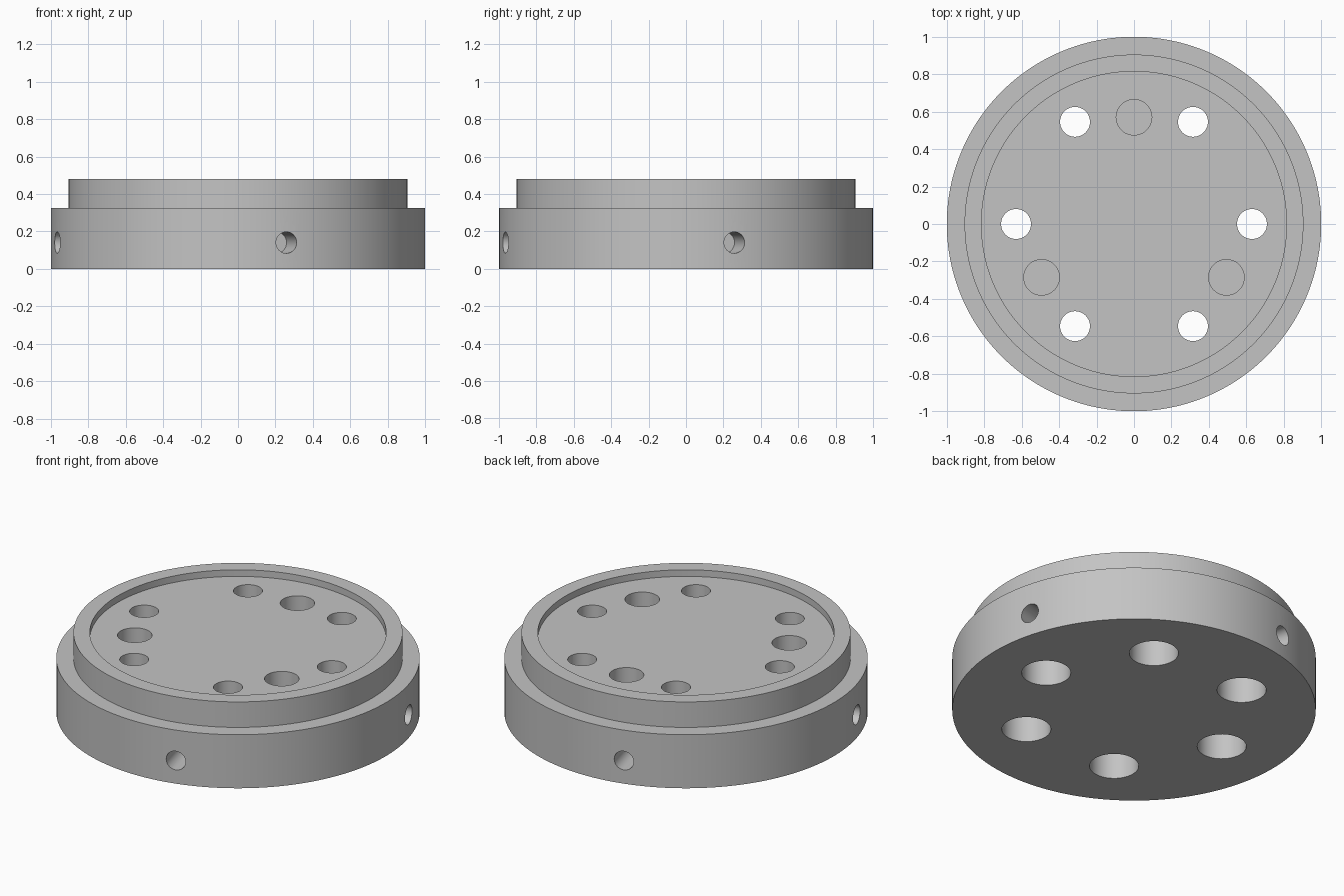
import bpy
import bmesh
from math import cos, sin, pi, radians
from mathutils import Matrix

if "Cube" in bpy.data.objects:
    bpy.data.objects.remove(bpy.data.objects["Cube"], do_unlink=True)

grey = bpy.data.materials.new("machined grey")
grey.use_nodes = True
grey.diffuse_color = (0.55, 0.55, 0.55, 1)
grey.node_tree.nodes["Principled BSDF"].inputs["Base Color"].default_value = grey.diffuse_color


def lathe(name, profile, segments, matrix=Matrix()):
    """Closed solid turned about z; the profile (radius, z) runs bottom to top."""
    bm = bmesh.new()
    rings = []
    for r, z in profile:
        rings.append([bm.verts.new((r * cos(2 * pi * i / segments),
                                    r * sin(2 * pi * i / segments), z))
                      for i in range(segments)])
    for low, high in zip(rings, rings[1:]):
        for i in range(segments):
            j = (i + 1) % segments
            bm.faces.new((low[i], low[j], high[j], high[i]))
    bm.faces.new(rings[0][::-1])
    bm.faces.new(rings[-1])
    bm.transform(matrix)
    mesh = bpy.data.meshes.new(name)
    bm.to_mesh(mesh)
    bm.free()
    mesh.materials.append(grey)
    obj = bpy.data.objects.new(name, mesh)
    bpy.context.collection.objects.link(obj)
    return obj


def at_polar(radius, degrees, z=0):
    a = radians(degrees)
    return Matrix.Translation((radius * cos(a), radius * sin(a), z))


# Stepped disc with a shallow recess inside the raised rim
STEP, TOP, FLOOR = 0.325, 0.48, 0.44
flange = lathe("flange_body", [(1, 0), (1, STEP), (0.905, STEP), (0.905, TOP),
                               (0.815, TOP), (0.815, FLOOR)], 160)
cutters = []

# Six counterbored bolt holes, wide end underneath
for k in range(6):
    cutters.append(lathe("bolt_hole_cutter",
                         [(0.135, -0.1), (0.135, 0.22), (0.08, 0.22), (0.08, 0.6)],
                         48, at_polar(0.63, 60 * k)))

# Three blind locating holes in the recess floor
for k in range(3):
    cutters.append(lathe("blind_hole_cutter", [(0.095, 0.22), (0.095, 0.6)],
                         48, at_polar(0.57, 90 + 120 * k)))

# Four blind radial holes in the side wall
for k in range(4):
    turn = Matrix.Rotation(radians(15 + 90 * k), 4, "Z") @ Matrix.Rotation(pi / 2, 4, "Y")
    cutters.append(lathe("side_hole_cutter", [(0.057, 0.79), (0.057, 1.1)],
                         40, Matrix.Translation((0, 0, 0.14)) @ turn))

# Drill the holes and remove the cutters
bpy.ops.object.select_all(action="DESELECT")
flange.select_set(True)
bpy.context.view_layer.objects.active = flange
for cutter in cutters:
    mod = flange.modifiers.new("drill", "BOOLEAN")
    mod.operation = "DIFFERENCE"
    mod.solver = "EXACT"
    mod.object = cutter
    bpy.ops.object.modifier_apply(modifier=mod.name)
    bpy.data.objects.remove(cutter, do_unlink=True)

bpy.ops.object.shade_smooth_by_angle(angle=radians(30))
